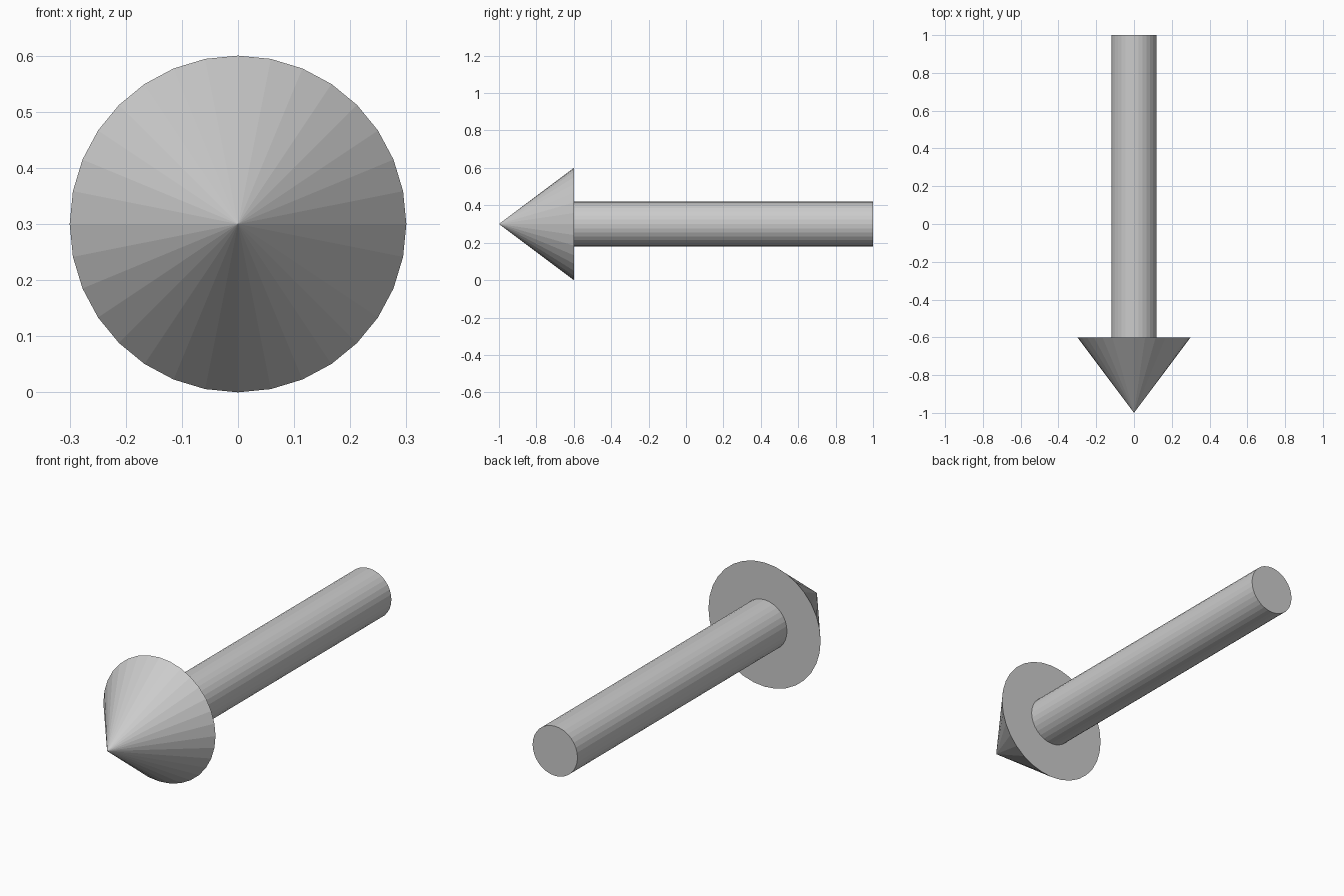
import bpy
from math import pi

if "Cube" in bpy.data.objects:
    bpy.data.objects.remove(bpy.data.objects["Cube"])

AXIS_Z = 0.3   # height of the arrow's centre line
SIDES = 32


def along_y(name, r_back, r_front, y_back, y_front):
    """Flat-faced cylinder or cone lying along y, front end towards -y."""
    bpy.ops.mesh.primitive_cone_add(
        vertices=SIDES, radius1=r_back, radius2=r_front,
        depth=y_back - y_front,
        location=(0, (y_back + y_front) / 2, AXIS_Z),
        rotation=(pi / 2, 0, 0))
    obj = bpy.context.object
    obj.name = name
    bpy.ops.object.transform_apply(location=False, rotation=True, scale=False)
    return obj


# Pointed head at the front
along_y("arrow_head", 0.3, 0.0, -0.6, -1.0)

# Straight shaft running to the back
along_y("arrow_shaft", 0.12, 0.12, 1.0, -0.6)
